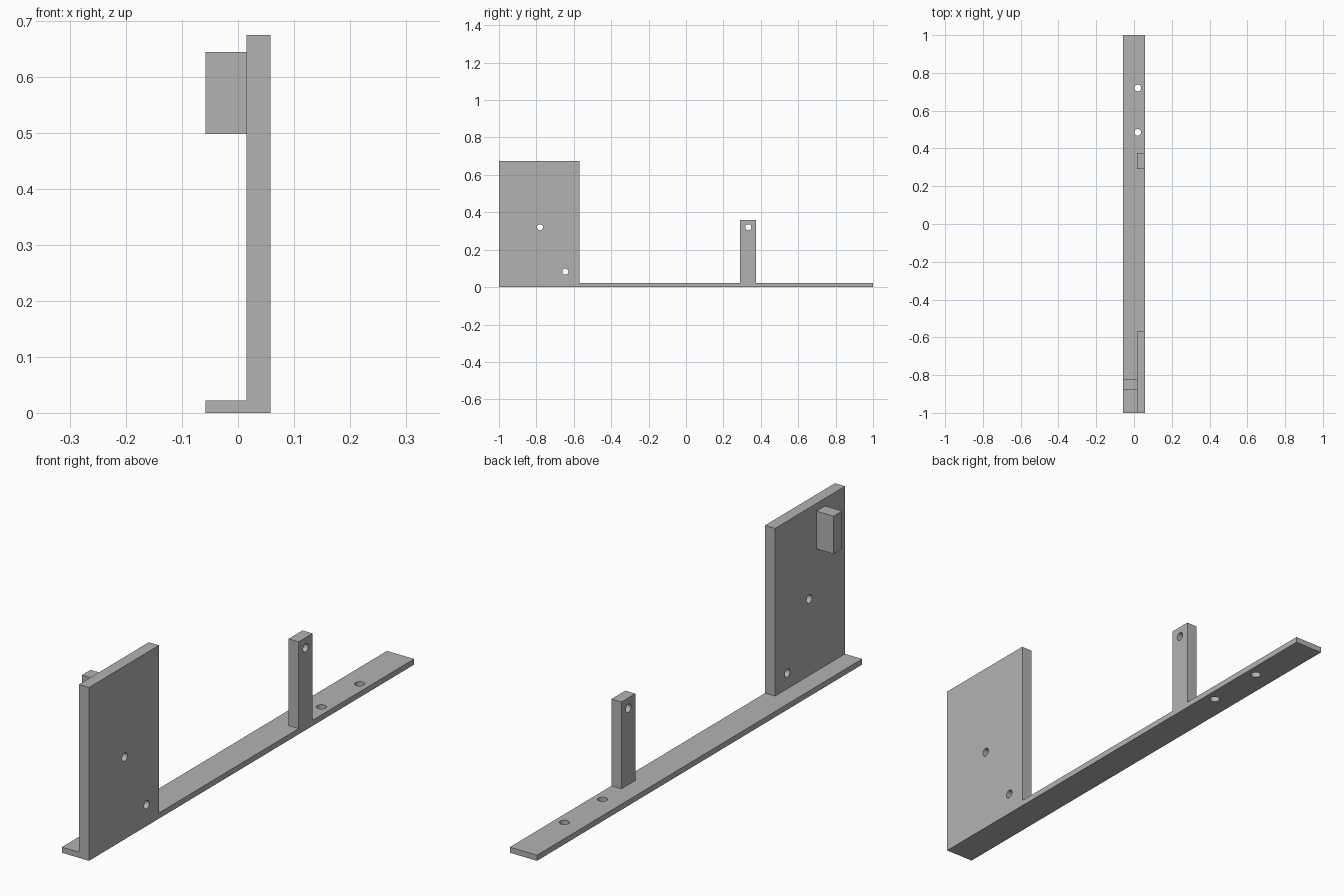
import bpy
import math

if "Cube" in bpy.data.objects:
    bpy.data.objects.remove(bpy.data.objects["Cube"], do_unlink=True)

grey = bpy.data.materials.new("plain grey")
grey.use_nodes = True
colour = (0.45, 0.45, 0.45, 1)
grey.diffuse_color = colour
grey.node_tree.nodes["Principled BSDF"].inputs["Base Color"].default_value = colour

HALF = 0.0585    # half width of the base
INNER = 0.015    # inner face of the upright parts
THICK = 0.022    # base thickness


def box(name, x, y, z):
    """Box spanning the given (min, max) ranges."""
    bpy.ops.mesh.primitive_cube_add(size=1, location=[sum(r) / 2 for r in (x, y, z)])
    ob = bpy.context.object
    ob.name = name
    ob.scale = [r[1] - r[0] for r in (x, y, z)]
    bpy.ops.object.transform_apply(location=False, rotation=False, scale=True)
    ob.data.materials.append(grey)
    return ob


def drill(ob, centre, radius, along_x):
    """Cut a round through hole along x or z."""
    bpy.ops.mesh.primitive_cylinder_add(
        vertices=32, radius=radius, depth=0.3, location=centre,
        rotation=(0, math.pi / 2 if along_x else 0, 0))
    cutter = bpy.context.object
    cutter.hide_render = True
    cutter.data.materials.append(grey)
    mod = ob.modifiers.new("hole", "BOOLEAN")
    mod.operation = "DIFFERENCE"
    mod.solver = "EXACT"
    mod.object = cutter
    bpy.ops.object.select_all(action="DESELECT")
    ob.select_set(True)
    bpy.context.view_layer.objects.active = ob
    bpy.ops.object.modifier_apply(modifier=mod.name)
    bpy.data.objects.remove(cutter, do_unlink=True)
    bpy.ops.object.shade_smooth_by_angle(angle=math.radians(30))


# Long base strip with two mounting holes
base = box("base_strip", (-HALF, HALF), (-1, 1), (0, THICK))
for y in (0.485, 0.72):
    drill(base, (0.02, y, 0), 0.018, False)

# Tall plate with two holes
plate = box("tall_plate", (INNER, HALF), (-1, -0.57), (THICK, 0.675))
for y, z in ((-0.78, 0.32), (-0.645, 0.083)):
    drill(plate, (0, y, z), 0.016, True)

# Narrow post with one hole near its top
post = box("narrow_post", (INNER, HALF), (0.29, 0.375), (THICK, 0.36))
drill(post, (0, 0.333, 0.32), 0.016, True)

# Small block on the inner face of the plate
box("side_block", (-HALF, INNER), (-0.877, -0.824), (0.498, 0.645))
